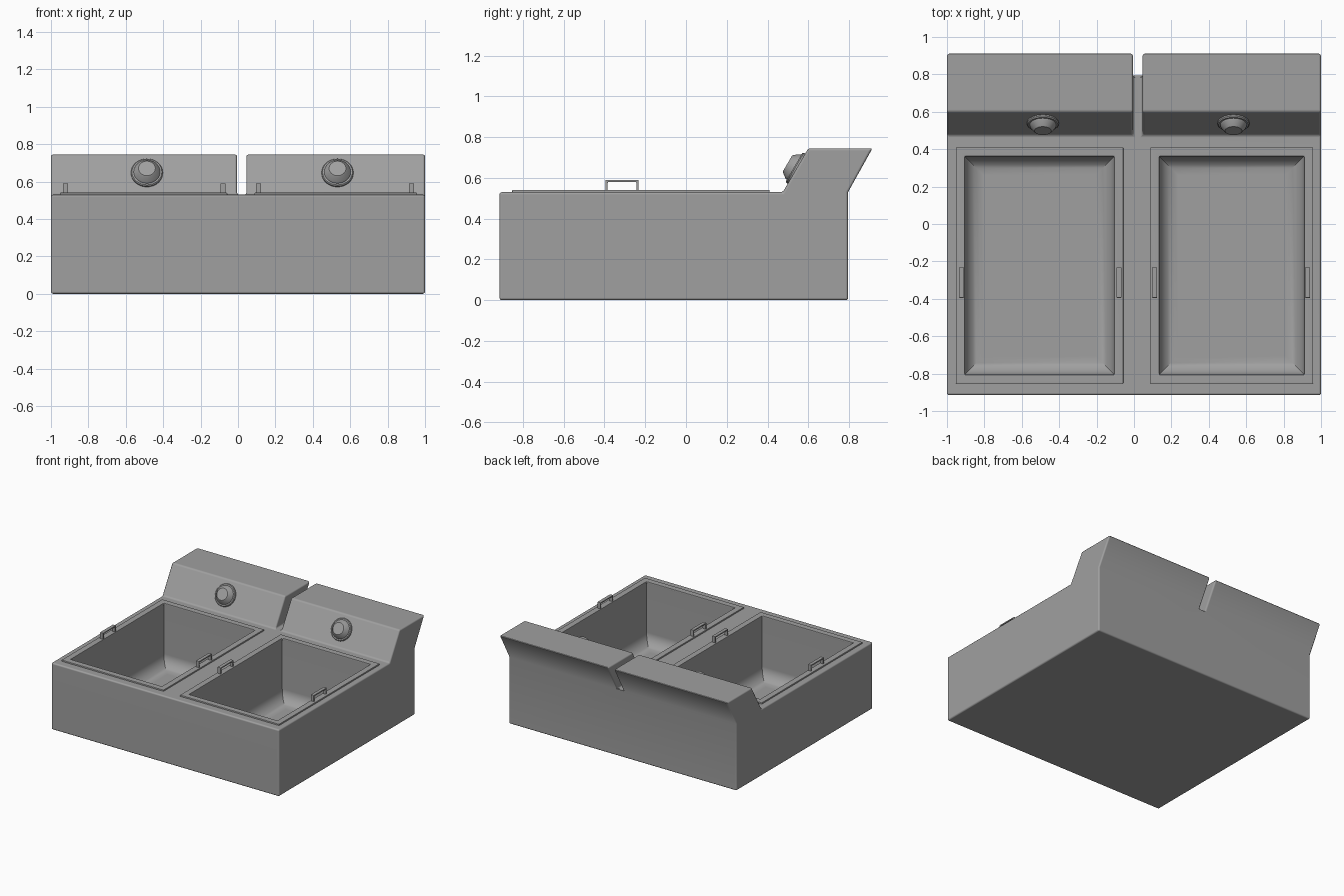
import bpy, bmesh, math
from mathutils import Vector, Matrix

cube = bpy.data.objects.get("Cube")
if cube:
    bpy.data.objects.remove(cube, do_unlink=True)

steel = bpy.data.materials.new("grey_steel")
grey = (0.35, 0.35, 0.35, 1)
steel.use_nodes = True
steel.diffuse_color = grey
steel.node_tree.nodes["Principled BSDF"].inputs["Base Color"].default_value = grey


def make(name, bm):
    bmesh.ops.recalc_face_normals(bm, faces=bm.faces)
    me = bpy.data.meshes.new(name)
    bm.to_mesh(me)
    bm.free()
    me.materials.append(steel)
    ob = bpy.data.objects.new(name, me)
    bpy.context.collection.objects.link(ob)
    return ob


def apply(ob, kind, **settings):
    mod = ob.modifiers.new(kind, kind)
    for key, value in settings.items():
        setattr(mod, key, value)
    bpy.context.view_layer.objects.active = ob
    bpy.ops.object.modifier_apply(modifier=mod.name)


def bevel(ob, width, segments=3):
    apply(ob, 'BEVEL', width=width, segments=segments,
          limit_method='ANGLE', angle_limit=math.radians(30))


def cut(ob, cutter):
    apply(ob, 'BOOLEAN', operation='DIFFERENCE', solver='EXACT', object=cutter)
    bpy.data.objects.remove(cutter, do_unlink=True)


def smooth(ob):
    bpy.ops.object.select_all(action='DESELECT')
    ob.select_set(True)
    bpy.context.view_layer.objects.active = ob
    bpy.ops.object.shade_smooth_by_angle(angle=math.radians(32))
    mod = ob.modifiers.new("weighted_normals", 'WEIGHTED_NORMAL')
    mod.keep_sharp = True


def prism(name, profile, x0, x1):
    """Extrude a side profile of (y, z) points from x0 to x1."""
    bm = bmesh.new()
    face = bm.faces.new([bm.verts.new((x0, y, z)) for y, z in profile])
    new = bmesh.ops.extrude_face_region(bm, geom=[face])["geom"]
    bmesh.ops.translate(bm, vec=(x1 - x0, 0, 0),
                        verts=[v for v in new if isinstance(v, bmesh.types.BMVert)])
    return make(name, bm)


def rect_loft(name, x0, x1, y0, y1, steps, closed=False):
    """Join rectangular rings given as (inset, z)."""
    bm = bmesh.new()
    rings = []
    for d, z in steps:
        pts = ((x0 + d, y0 + d), (x1 - d, y0 + d), (x1 - d, y1 - d), (x0 + d, y1 - d))
        rings.append([bm.verts.new((x, y, z)) for x, y in pts])
    pairs = list(zip(rings, rings[1:]))
    if closed:
        pairs.append((rings[-1], rings[0]))
    else:
        bm.faces.new(rings[0])
        bm.faces.new(rings[-1])
    for a, b in pairs:
        for i in range(4):
            j = (i + 1) % 4
            bm.faces.new((a[i], a[j], b[j], b[i]))
    return make(name, bm)


def lathe(name, profile, matrix, sides=32):
    """Spin (radius, height) points about the local z axis."""
    bm = bmesh.new()
    rings = []
    for r, h in profile:
        rings.append([bm.verts.new((r * math.cos(t), r * math.sin(t), h))
                      for t in (math.tau * i / sides for i in range(sides))])
    for a, b in zip(rings, rings[1:]):
        for i in range(sides):
            j = (i + 1) % sides
            bm.faces.new((a[i], a[j], b[j], b[i]))
    bm.faces.new(rings[0])
    bm.faces.new(rings[-1])
    bm.transform(matrix)
    return make(name, bm)


# Cabinet with leaning control panel, split by a slot
TOP = 0.53
body = prism("cabinet", [(-0.915, 0), (0.795, 0), (0.795, TOP), (0.915, 0.745),
                         (0.6, 0.745), (0.475, TOP), (-0.915, TOP)], -1, 1)
cut(body, prism("slot_cutter", [(0.4, TOP), (1, TOP), (1, 1), (0.4, 1)], -0.005, 0.045))
bevel(body, 0.012)

# Basins with coved floors, and their raised rims
RADIUS, FLOOR = 0.1, 0.04
cove = [(RADIUS * (1 - math.cos(a)), FLOOR + RADIUS * (1 - math.sin(a)))
        for a in (math.radians(11.25 * i) for i in range(9))]
for side, x0, x1 in (("right", -0.905, -0.105), ("left", 0.135, 0.91)):
    y0, y1 = -0.805, 0.362
    cut(body, rect_loft("basin_cutter", x0, x1, y0, y1, [(0, 0.7)] + cove))
    rim = rect_loft(side + "_basin_rim", x0, x1, y0, y1,
                    [(-0.048, 0.52), (-0.048, 0.541), (0, 0.541), (0, 0.52)], closed=True)
    bevel(rim, 0.005, 2)
    smooth(rim)
smooth(body)

# Basket handles
a, b, t, low, high = -0.395, -0.232, 0.011, 0.525, 0.59
bracket = [(a, low), (a, high), (b, high), (b, low),
           (b - t, low), (b - t, high - t), (a + t, high - t), (a + t, low)]
for i, x in enumerate((-0.922, -0.08, 0.11, 0.928)):
    handle = prism("handle_%d" % (i + 1), bracket, x - 0.014, x + 0.014)
    bevel(handle, 0.004, 2)
    smooth(handle)

# Control knobs standing square to the sloped panel
normal = Vector((0, -0.215, 0.125)).normalized()
turn = normal.to_track_quat('Z', 'Y').to_matrix().to_4x4()
knob_profile = [(0.085, -0.01), (0.085, 0.008), (0.08, 0.014), (0.071, 0.014),
                (0.069, 0.022), (0.05, 0.047), (0.045, 0.051)]
for side, x in (("right", -0.487), ("left", 0.532)):
    place = Matrix.Translation((x, 0.542, 0.645)) @ turn
    smooth(lathe(side + "_knob", knob_profile, place))
